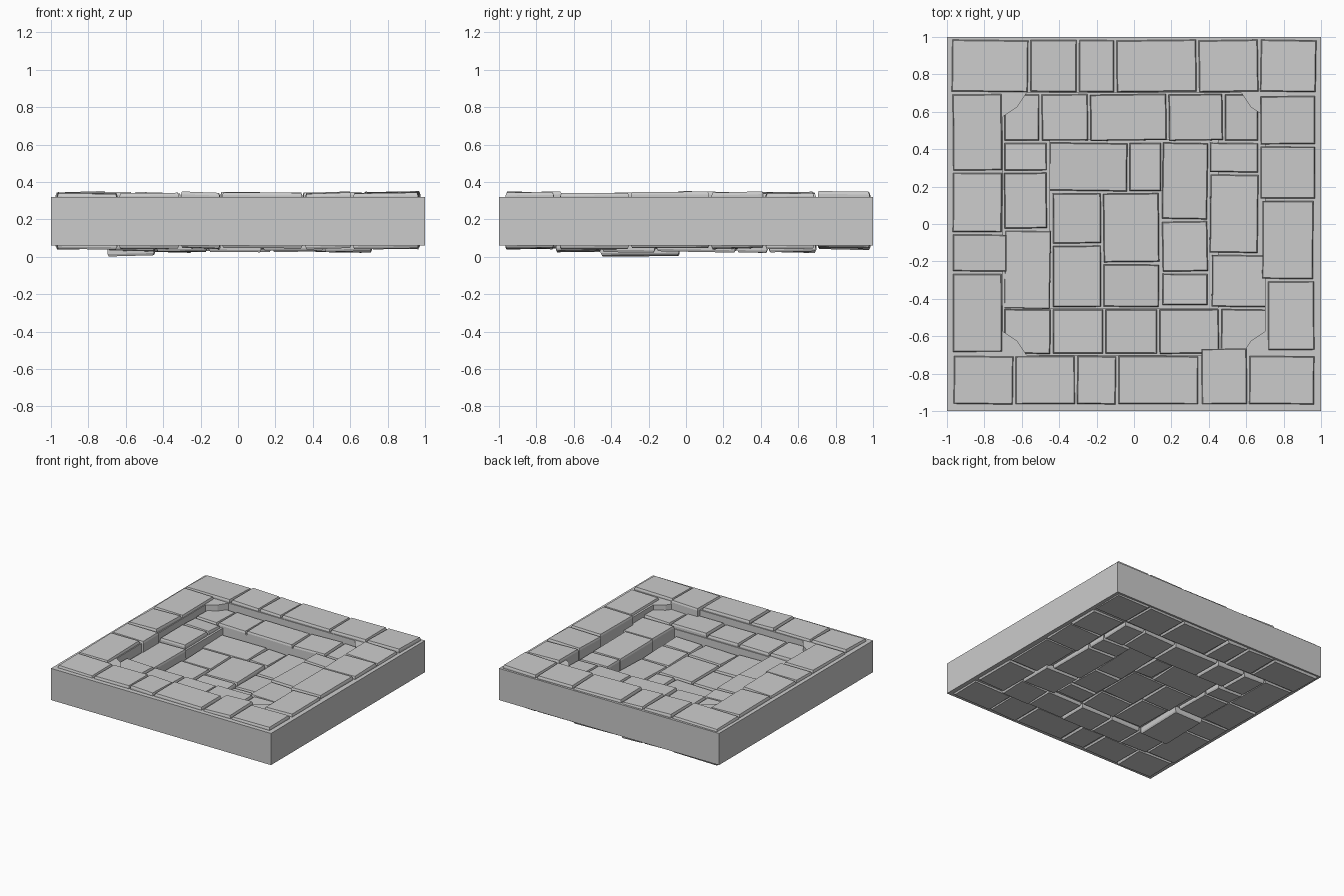
import bpy, bmesh, random
from mathutils import Vector, Matrix

if "Cube" in bpy.data.objects:
    bpy.data.objects.remove(bpy.data.objects["Cube"])

random.seed(7)


def finish(bm, name):
    bmesh.ops.recalc_face_normals(bm, faces=bm.faces[:])
    mesh = bpy.data.meshes.new(name)
    bm.to_mesh(mesh)
    bm.free()
    obj = bpy.data.objects.new(name, mesh)
    bpy.context.collection.objects.link(obj)


def loop(bm, edge, z, a, b):
    """Square loop with three points per corner; a and b shape the corner."""
    corner = [(edge, edge - a), (edge - b, edge - b), (edge - a, edge)]
    verts = []
    for k in range(4):
        for x, y in corner:
            for _ in range(k):
                x, y = -y, x
            verts.append(bm.verts.new((x, y, z)))
    return verts


# Slab with a two-step sunken pit; the upper step has small rounded corner ledges
bm = bmesh.new()
levels = [(1.0, .06, .01, 0), (1.0, .32, .01, 0), (.70, .32, .125, .075),
          (.70, .245, .125, .075), (.45, .245, .01, 0), (.45, .165, .01, 0)]
loops = [loop(bm, *lv) for lv in levels]
for lo, hi in zip(loops, loops[1:]):
    for i in range(12):
        j = (i + 1) % 12
        bm.faces.new((lo[i], lo[j], hi[j], hi[i]))
bm.faces.new(loops[0])
bm.faces.new(loops[-1])
finish(bm, "stepped_slab")


def stone(bm, x0, y0, x1, y1, bottom, top):
    """One roughly cut block: slightly turned, tilted and tapered to the top."""
    c = Vector(((x0 + x1) / 2, (y0 + y1) / 2, 0))
    hx, hy = (x1 - x0) / 2 - .006, (y1 - y0) / 2 - .006
    turn = Matrix.Rotation(random.uniform(-.018, .018), 3, 'Z')
    sx, sy = random.uniform(-.012, .012), random.uniform(-.012, .012)
    rings = []
    for z, inset in ((bottom, .006), (bottom + .012, 0), (top - .015, .001), (top, .006)):
        ring = []
        for ux, uy in ((-1, -1), (1, -1), (1, 1), (-1, 1)):
            tilt = (ux * sx + uy * sy) * .35
            p = c + turn @ Vector((ux * (hx - inset), uy * (hy - inset), 0))
            p.z = max(z + tilt, 0)
            ring.append(bm.verts.new(p))
        rings.append(ring)
    for lo, hi in zip(rings, rings[1:]):
        for i in range(4):
            j = (i + 1) % 4
            bm.faces.new((lo[i], lo[j], hi[j], hi[i]))
    bm.faces.new(rings[0])
    bm.faces.new(rings[-1])


def course(name, bottom, top, strips, extra=()):
    """Strips of stones: axis, band start, band end, joints along the axis."""
    bm = bmesh.new()
    for axis, lo, hi, joints in strips:
        for a, b in zip(joints, joints[1:]):
            box = (a, lo, b, hi) if axis == 'x' else (lo, a, hi, b)
            dz = random.uniform(-.004, .004)
            stone(bm, *box, bottom + dz, top + dz)
    for box in extra:
        stone(bm, *box)
    finish(bm, name)


# Outer rim stones
course("rim_stones", .046, .343, [
    ('x', .70, .99, (-.98, -.56, -.30, -.10, .34, .67, .98)),
    ('x', -.97, -.70, (-.97, -.64, -.31, -.09, .35)),
    ('x', -.97, -.70, (.61, .97)),
    ('y', -.975, -.70, (-.69, -.26)),
    ('y', -.975, -.70, (-.05, .28, .70)),
    ('y', .71, .97, (-.68, -.30)),
    ('y', .68, .965, (-.30, .13)),
    ('y', .67, .975, (.13, .42, .69)),
], [(.355, -.97, .61, -.66, .046, .343), (-.975, -.26, -.675, -.05, .046, .34)])

# Middle step stones
course("step_stones", .03, .275, [
    ('x', .44, .70, (-.70, -.50, -.24, .18, .48, .67)),
    ('x', -.70, -.45, (-.70, -.44, -.16, .13, .46, .72)),
    ('y', -.70, -.46, (-.03, .28, .44)),
    ('y', .40, .67, (-.16, .27, .44)),
], [(-.70, -.46, -.44, -.03, .006, .255), (.41, -.45, .72, -.16, .026, .27)])

# Pit floor stones
course("floor_stones", .046, .195, [
    ('x', .17, .44, (-.46, -.03, .15)),
    ('y', .145, .40, (-.44, -.26, .02, .44)),
    ('y', -.44, -.17, (-.45, -.11, .17)),
    ('y', -.17, .14, (-.45, -.21, .17)),
])
